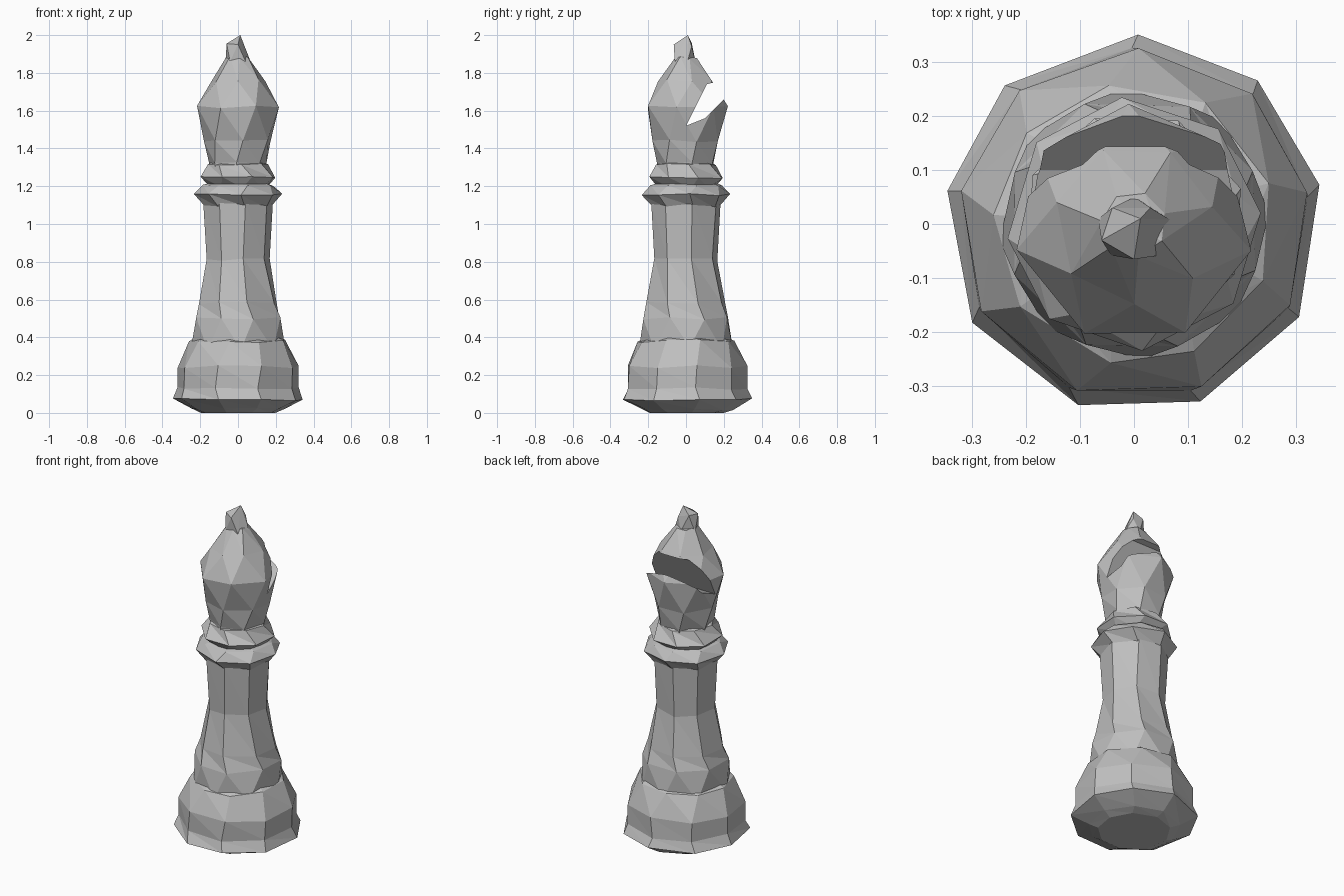
import bpy, bmesh, random
from math import cos, sin, radians, tau
from mathutils import Vector

random.seed(4)
cube = bpy.data.objects.get("Cube")
if cube:
    bpy.data.objects.remove(cube, do_unlink=True)

# Single stone grey for the whole piece
grey = bpy.data.materials.new("stone_grey")
grey.use_nodes = True
colour = (0.52, 0.52, 0.52, 1)
grey.diffuse_color = colour
bsdf = grey.node_tree.nodes["Principled BSDF"]
bsdf.inputs["Base Color"].default_value = colour
bsdf.inputs["Roughness"].default_value = 0.8


def finish(name, bm):
    bmesh.ops.recalc_face_normals(bm, faces=bm.faces)
    mesh = bpy.data.meshes.new(name)
    bm.to_mesh(mesh)
    bm.free()
    mesh.materials.append(grey)
    ob = bpy.data.objects.new(name, mesh)
    bpy.context.scene.collection.objects.link(ob)
    return ob


def turned(name, sides, rings, rough=0.008):
    """Loft faceted rings of (height, radius, phase in degrees)."""
    bm = bmesh.new()
    loops = []
    for z, r, phase in rings:
        loop = []
        for i in range(sides):
            a = radians(phase) + tau * i / sides + random.uniform(-1, 1) * rough * 6
            # the very bottom stays flat on the ground
            dz = random.uniform(-rough, rough) if z > 0 else 0
            loop.append(bm.verts.new((r * cos(a), r * sin(a), z + dz)))
        loops.append(loop)
    for low, high in zip(loops, loops[1:]):
        for i in range(sides):
            j = (i + 1) % sides
            bm.faces.new((low[i], low[j], high[i]))
            bm.faces.new((low[j], high[j], high[i]))
    bm.faces.new(loops[0])
    bm.faces.new(loops[-1])
    bmesh.ops.triangulate(bm, faces=[f for f in bm.faces if len(f.verts) > 4])
    return finish(name, bm)


# Wide foot and swelling base
turned("base", 9, [(0, 0.2, 10), (0.02, 0.25, 12), (0.07, 0.35, 11), (0.13, 0.325, 10),
                   (0.245, 0.325, 10), (0.38, 0.26, 18), (0.41, 0.2, 18)])

# Tapered stem with a low shoulder and a flared top
turned("stem", 8, [(0.34, 0.25, 5), (0.5, 0.24, 22), (0.58, 0.215, 15),
                   (0.81, 0.17, 12), (1.12, 0.188, 12)])

# Two collars under the head
turned("lower_collar", 8, [(1.09, 0.18, 12), (1.155, 0.235, 5),
                           (1.205, 0.195, 15), (1.22, 0.15, 15)], 0.006)
turned("upper_collar", 8, [(1.19, 0.15, 10), (1.245, 0.208, 20),
                           (1.315, 0.16, 5), (1.33, 0.12, 5)], 0.006)

# Mitre-shaped head
head = turned("head", 7, [(1.29, 0.15, 10), (1.32, 0.155, 10), (1.44, 0.18, 20),
                          (1.62, 0.222, 40), (1.76, 0.148, 62), (1.88, 0.06, 70)])

# Slanted notch cut into the back of the head
bm = bmesh.new()
outline = [(0.0, 1.52), (0.1, 1.56), (0.19, 1.65), (0.34, 1.8), (0.11, 1.74)]
ends = [[bm.verts.new((x, y, z)) for y, z in outline] for x in (-0.4, 0.4)]
for end in ends:
    bm.faces.new(end)
for i in range(len(outline)):
    j = (i + 1) % len(outline)
    bm.faces.new((ends[0][i], ends[0][j], ends[1][j], ends[1][i]))
cutter = finish("notch_cutter", bm)
cutter.hide_render = True
cut = head.modifiers.new("notch", "BOOLEAN")
cut.operation, cut.solver, cut.object = "DIFFERENCE", "EXACT", cutter
graph = bpy.context.evaluated_depsgraph_get()
carved = bpy.data.meshes.new_from_object(head.evaluated_get(graph))
head.modifiers.clear()
head.data = carved
bpy.data.objects.remove(cutter, do_unlink=True)

# Crooked pointed finial
bm = bmesh.new()
for i in range(5):
    a = tau * i / 5 + 0.3
    bm.verts.new((0.07 * cos(a), 0.06 * sin(a) - 0.01, 1.86))
for p in [(-0.06, -0.03, 1.955), (-0.04, 0.03, 1.96), (0, -0.065, 1.95),
          (0.03, 0.03, 1.94), (0.012, 0.01, 2.0)]:
    bm.verts.new(Vector(p))
bmesh.ops.convex_hull(bm, input=bm.verts)
finish("finial", bm)
